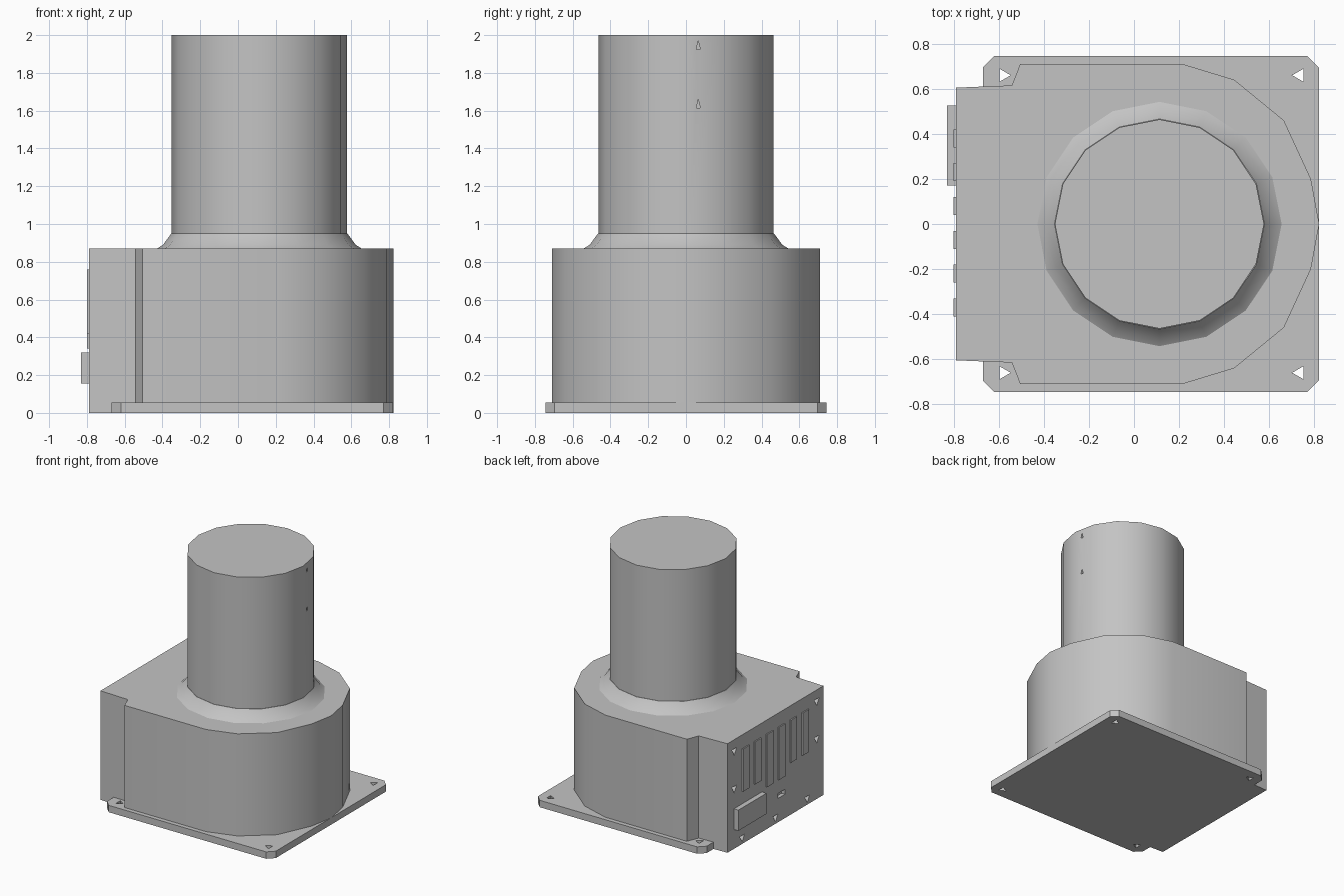
import bpy, bmesh
from math import sin, cos, pi, radians

if "Cube" in bpy.data.objects:
    bpy.data.objects.remove(bpy.data.objects["Cube"])

grey = bpy.data.materials.new("plain grey")
grey.diffuse_color = (0.55, 0.55, 0.55, 1)
grey.use_nodes = True
grey.node_tree.nodes["Principled BSDF"].inputs["Base Color"].default_value = (0.55, 0.55, 0.55, 1)


def finish(bm, name, smooth=False):
    bmesh.ops.recalc_face_normals(bm, faces=bm.faces[:])
    mesh = bpy.data.meshes.new(name)
    bm.to_mesh(mesh)
    bm.free()
    obj = bpy.data.objects.new(name, mesh)
    bpy.context.collection.objects.link(obj)
    mesh.materials.append(grey)
    if smooth:
        bpy.ops.object.select_all(action='DESELECT')
        obj.select_set(True)
        bpy.context.view_layer.objects.active = obj
        bpy.ops.object.shade_smooth_by_angle(angle=radians(32))
    return obj


def prism(bm, base, offset):
    """Extrude a polygon of 3D points by an offset."""
    face = bm.faces.new([bm.verts.new(p) for p in base])
    top = bmesh.ops.extrude_face_region(bm, geom=[face])["geom"]
    bmesh.ops.translate(bm, verts=[v for v in top if isinstance(v, bmesh.types.BMVert)], vec=offset)


def box(bm, x, y, z):
    prism(bm, [(x[0], y[0], z[0]), (x[1], y[0], z[0]), (x[1], y[1], z[0]), (x[0], y[1], z[0])],
          (0, 0, z[1] - z[0]))


def cut(obj, bm, name):
    cutter = finish(bm, name)
    cutter.hide_render = True
    cutter.hide_viewport = True
    cutter.display_type = 'WIRE'
    mod = obj.modifiers.new("holes", 'BOOLEAN')
    mod.object = cutter
    mod.solver = 'EXACT'


def triangle(r, turn):
    return [(r * cos(turn + k * 2 * pi / 3), r * sin(turn + k * 2 * pi / 3)) for k in range(3)]


# Base plate with clipped corners and triangular mounting holes
bm = bmesh.new()
x0, x1, w, c = -0.67, 0.82, 0.745, 0.05
prism(bm, [(x0 + c, -w, 0), (x1 - c, -w, 0), (x1, c - w, 0), (x1, w - c, 0),
           (x1 - c, w, 0), (x0 + c, w, 0), (x0, w - c, 0), (x0, c - w, 0)], (0, 0, 0.055))
plate = finish(bm, "base_plate")
bm = bmesh.new()
for x, turn in ((-0.58, 0), (0.735, pi)):
    for y in (-0.66, 0.66):
        prism(bm, [(x + a, y + b, -0.1) for a, b in triangle(0.033, turn)], (0, 0, 0.3))
cut(plate, bm, "mounting_hole_cutter")

# Housing: narrow connector end, stepped shoulders and a rounded far end
half = [(-0.79, 0.605), (-0.542, 0.615), (-0.505, 0.71), (0.215, 0.71), (0.445, 0.64),
        (0.665, 0.46), (0.785, 0.2)]
outline = half + [(0.822, 0)] + [(x, -y) for x, y in reversed(half)]
bm = bmesh.new()
prism(bm, [(x, y, 0) for x, y in outline], (0, 0, 0.87))
housing = finish(bm, "housing", True)

# Screw holes and slots sunk into the connector end
bm = bmesh.new()
for y, z in ((0.52, 0.78), (-0.52, 0.78), (0.52, 0.48), (-0.52, 0.48),
             (0.42, 0.05), (0.0, 0.05), (-0.4, 0.05)):
    prism(bm, [(-0.82, y + a, z + b) for a, b in triangle(0.035, -pi / 2)], (0.06, 0, 0))
box(bm, (-0.82, -0.76), (-0.12, -0.03), (0.19, 0.23))
cut(housing, bm, "screw_hole_cutter")

# Raised bars and a connector block on the same end
bm = bmesh.new()
for i in range(6):
    y = 0.38 - 0.15 * i
    box(bm, (-0.8, -0.78), (y - 0.04, y + 0.04), (0.34 if i in (2, 3) else 0.42, 0.76))
finish(bm, "end_bars")
bm = bmesh.new()
box(bm, (-0.83, -0.78), (0.17, 0.525), (0.155, 0.32))
finish(bm, "connector_block")


def turned(name, rings, sides):
    """Stack of rings around the tower axis, capped at both ends."""
    bm = bmesh.new()
    loops = [[bm.verts.new((0.113 + r * cos(2 * pi * k / sides), r * sin(2 * pi * k / sides), z))
              for k in range(sides)] for r, z in rings]
    for lo, hi in zip(loops, loops[1:]):
        for k in range(sides):
            n = (k + 1) % sides
            bm.faces.new((lo[k], lo[n], hi[n], hi[k]))
    bm.faces.new(loops[0])
    bm.faces.new(loops[-1])
    return finish(bm, name, True)


# Round tower with small holes, and the flared collar at its foot
tower = turned("tower", [(0.464, 0.8), (0.464, 2.0)], 16)
bm = bmesh.new()
for z in (1.63, 1.94):
    prism(bm, [(0.5, 0.065 + a * 0.4, z + b) for a, b in triangle(0.03, pi / 2)], (0.2, 0, 0))
cut(tower, bm, "tower_hole_cutter")
turned("collar", [(0.55, 0.865), (0.51, 0.89), (0.466, 0.95)], 16)
